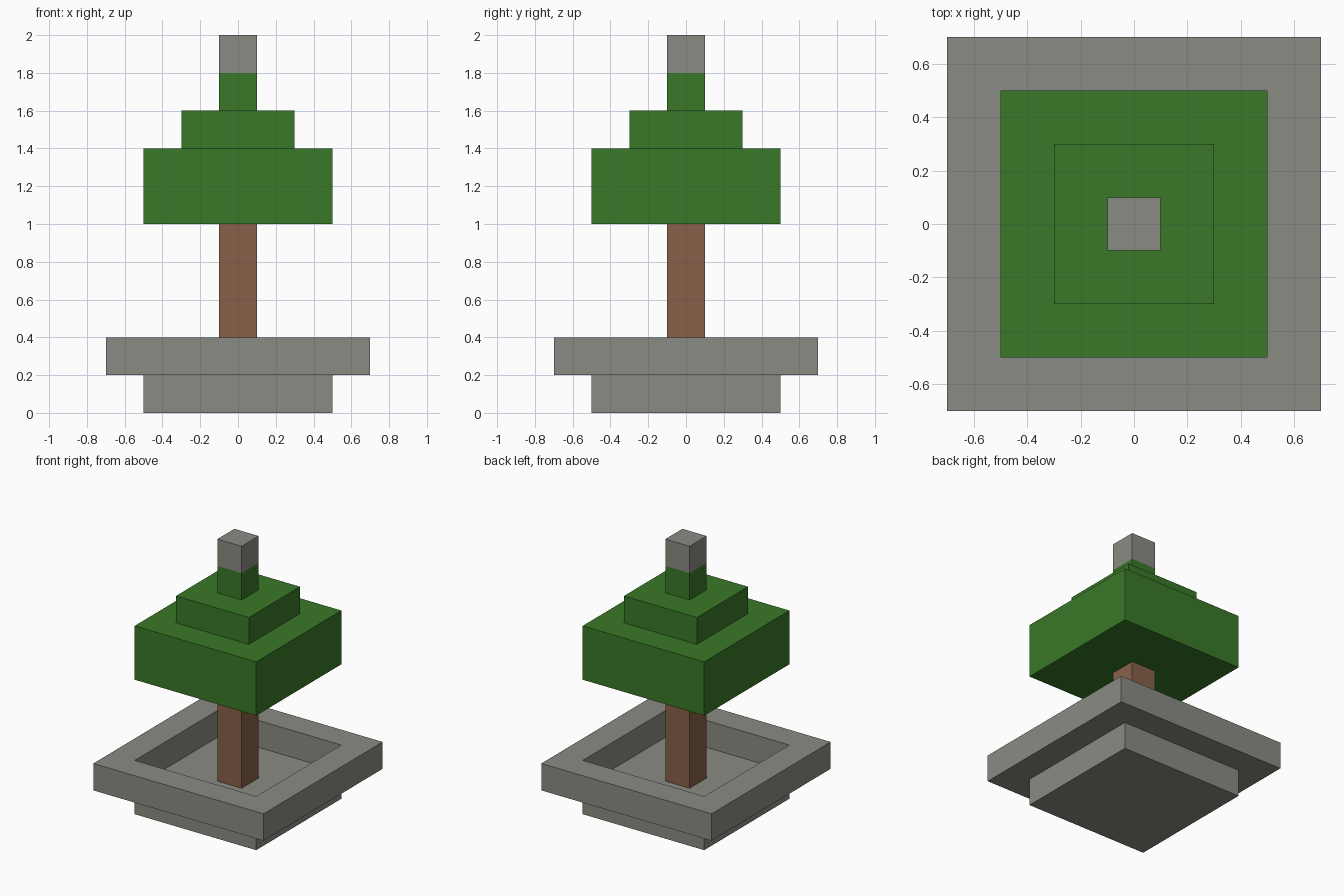
import bpy, bmesh

cube = bpy.data.objects.get("Cube")
if cube:
    bpy.data.objects.remove(cube, do_unlink=True)


def material(name, rgb):
    mat = bpy.data.materials.new(name)
    mat.use_nodes = True
    mat.diffuse_color = (*rgb, 1)
    mat.node_tree.nodes["Principled BSDF"].inputs["Base Color"].default_value = (*rgb, 1)
    return mat


stone = material("stone_grey", (0.258, 0.26, 0.228))
leaf = material("leaf_green", (0.041, 0.19, 0.021))
bark = material("bark_brown", (0.246, 0.121, 0.065))


def square(bm, half, z):
    """Four corner vertices of a centred square."""
    corners = [(-half, -half), (half, -half), (half, half), (-half, half)]
    return [bm.verts.new((x, y, z)) for x, y in corners]


def bridge(bm, first, second):
    """Band of quads between two squares."""
    for i in range(4):
        j = (i + 1) % 4
        bm.faces.new((first[i], first[j], second[j], second[i]))


def finish(bm, name, mat):
    bmesh.ops.recalc_face_normals(bm, faces=bm.faces[:])
    mesh = bpy.data.meshes.new(name)
    bm.to_mesh(mesh)
    bm.free()
    mesh.materials.append(mat)
    bpy.context.collection.objects.link(bpy.data.objects.new(name, mesh))


def block(name, half, bottom, top, mat):
    """Solid square block."""
    bm = bmesh.new()
    low, high = square(bm, half, bottom), square(bm, half, top)
    bridge(bm, low, high)
    bm.faces.new(low)
    bm.faces.new(high)
    finish(bm, name, mat)


def ring(name, outer, inner, bottom, top, mat):
    """Open square frame."""
    bm = bmesh.new()
    loops = [square(bm, half, z) for half, z in
             ((outer, bottom), (outer, top), (inner, top), (inner, bottom))]
    for i, loop in enumerate(loops):
        bridge(bm, loop, loops[(i + 1) % 4])
    finish(bm, name, mat)


# Planter: solid foot and raised rim around a sunken floor
block("planter_base", 0.5, 0, 0.2, stone)
ring("planter_rim", 0.7, 0.5, 0.2, 0.4, stone)

# Tree: trunk and stepped foliage
block("trunk", 0.1, 0.2, 1.0, bark)
block("lower_foliage", 0.5, 1.0, 1.4, leaf)
block("middle_foliage", 0.3, 1.4, 1.6, leaf)
block("upper_foliage", 0.1, 1.6, 1.8, leaf)

# Stone cap on the tip
block("top_cap", 0.1, 1.8, 2.0, stone)
